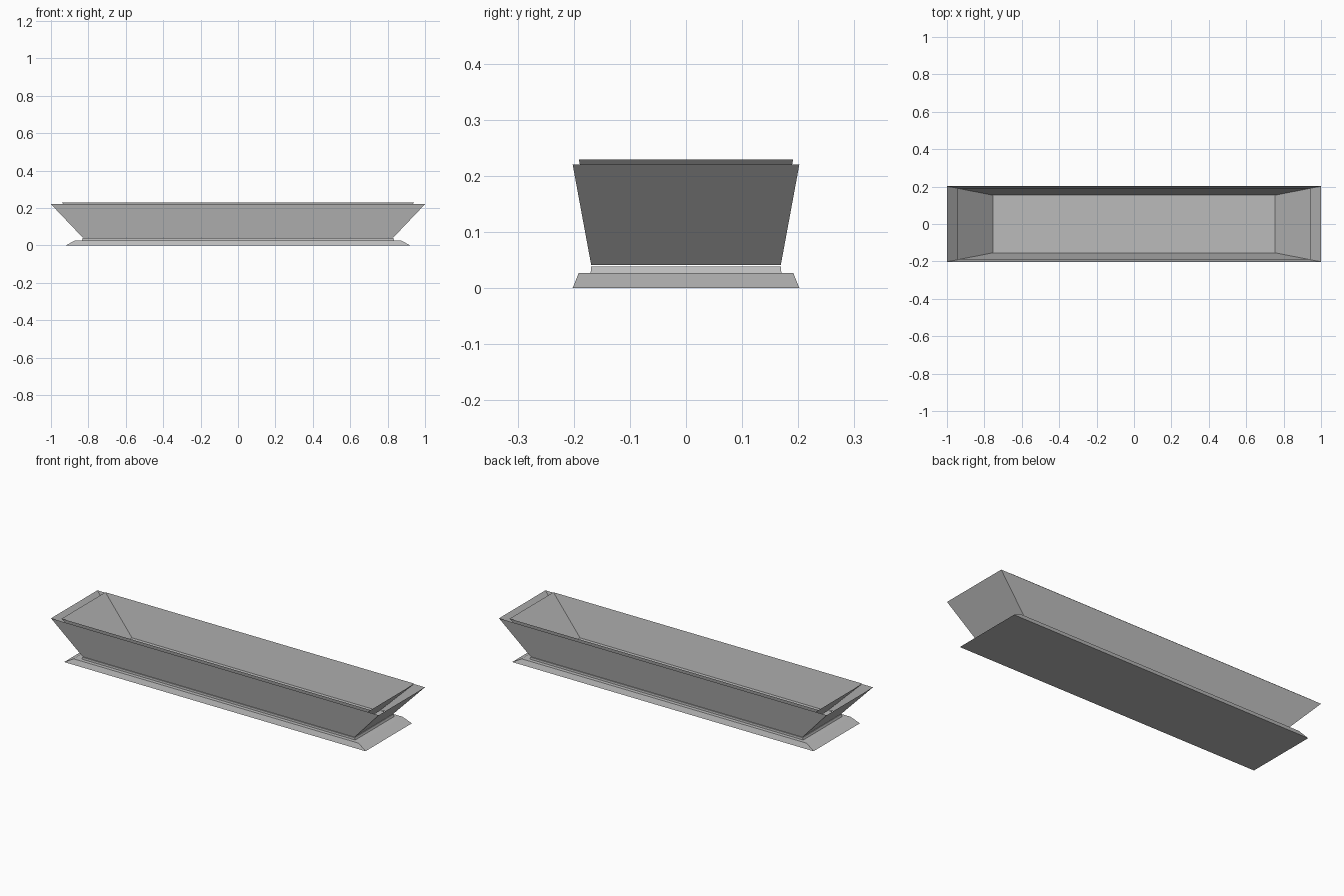
import bpy, bmesh

if "Cube" in bpy.data.objects:
    bpy.data.objects.remove(bpy.data.objects["Cube"])

grey = bpy.data.materials.new("plain_grey")
grey.diffuse_color = (0.5, 0.5, 0.5, 1)
grey.use_nodes = True
grey.node_tree.nodes["Principled BSDF"].inputs["Base Color"].default_value = grey.diffuse_color


def tapered_part(name, levels, cap_bottom=False, cap_top=False, inward=False):
    """Join rectangles given as (half width, half depth, height) from the bottom up."""
    bm = bmesh.new()
    rings = [[bm.verts.new((sx * x, sy * y, z))
              for sx, sy in ((-1, -1), (1, -1), (1, 1), (-1, 1))]
             for x, y, z in levels]
    for low, high in zip(rings, rings[1:]):
        for i in range(4):
            j = (i + 1) % 4
            bm.faces.new((low[i], low[j], high[j], high[i]))
    if cap_bottom:
        bm.faces.new(rings[0][::-1])
    if cap_top:
        bm.faces.new(rings[-1])
    if inward:
        bmesh.ops.reverse_faces(bm, faces=bm.faces[:])
    mesh = bpy.data.meshes.new(name)
    bm.to_mesh(mesh)
    bm.free()
    mesh.materials.append(grey)
    obj = bpy.data.objects.new(name, mesh)
    bpy.context.collection.objects.link(obj)
    return obj


# Stepped plinth with a bevelled foot and a low raised pad
tapered_part("base", [(0.92, 0.202, 0.0), (0.87, 0.191, 0.027),
                      (0.835, 0.17, 0.027), (0.83, 0.169, 0.038)],
             cap_bottom=True, cap_top=True)

# Flared outer wall, an open sheet
tapered_part("outer_wall", [(0.83, 0.169, 0.041), (1.0, 0.202, 0.22)])

# Inner trough standing slightly above the outer rim
tapered_part("inner_trough", [(0.755, 0.154, 0.042), (0.943, 0.191, 0.229)],
             cap_bottom=True, inward=True)
